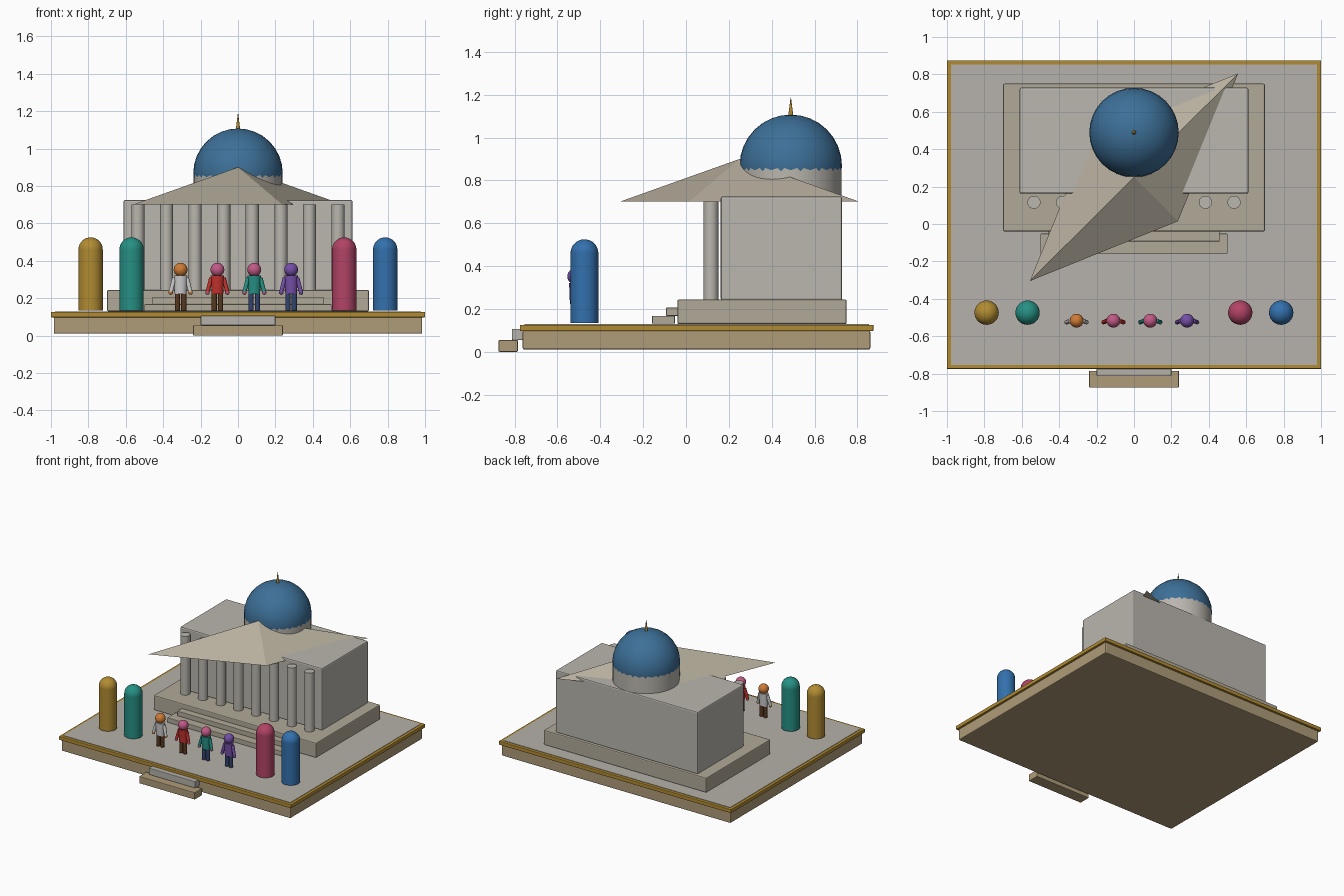
import bpy, bmesh, math
from mathutils import Vector

if "Cube" in bpy.data.objects:
    bpy.data.objects.remove(bpy.data.objects["Cube"])

mats = {}
COLORS = {
    "stone": "B9B5AD", "podium": "B0A897", "tan": "AE9B78", "gold": "B08A35",
    "roof": "B5AD9C", "blue": "3F6F96", "teal": "2A8F83", "rose": "B04565",
    "royal": "3670AC", "orange": "CC7A38", "pink": "C05A85", "purple": "7350A5",
    "white": "D0D0D0", "red": "BF3530", "brown": "5A3C25", "navy": "35466E",
    "floor": "B4B0A9",
}


def mat(name):
    if name not in mats:
        m = bpy.data.materials.new(name)
        h = COLORS[name]
        rgb = [(int(h[i:i + 2], 16) / 255) ** 2.2 for i in (0, 2, 4)]
        m.diffuse_color = (*rgb, 1)
        m.use_nodes = True
        m.node_tree.nodes["Principled BSDF"].inputs["Base Color"].default_value = m.diffuse_color
        mats[name] = m
    return mats[name]


def add(name, bm, color, smooth=False):
    bmesh.ops.recalc_face_normals(bm, faces=bm.faces[:])
    me = bpy.data.meshes.new(name)
    bm.to_mesh(me)
    bm.free()
    ob = bpy.data.objects.new(name, me)
    bpy.context.collection.objects.link(ob)
    me.materials.append(mat(color))
    if smooth:
        bpy.ops.object.select_all(action='DESELECT')
        ob.select_set(True)
        bpy.context.view_layer.objects.active = ob
        bpy.ops.object.shade_smooth_by_angle(angle=math.radians(40))
    return ob


def box(name, x, y, z, color, bevel=0.007):
    bm = bmesh.new()
    bmesh.ops.create_cube(bm, size=1)
    for v in bm.verts:
        v.co = Vector([(r[0] + r[1]) / 2 + c * (r[1] - r[0]) for c, r in zip(v.co, (x, y, z))])
    ob = add(name, bm, color)
    if bevel:
        b = ob.modifiers.new("bevel", 'BEVEL')
        b.width, b.segments = bevel, 2
    return ob


def rod(name, a, b, r1, r2, color, seg=24):
    a, b = Vector(a), Vector(b)
    bm = bmesh.new()
    bmesh.ops.create_cone(bm, cap_ends=True, segments=seg, radius1=r1, radius2=r2, depth=(b - a).length)
    ob = add(name, bm, color, True)
    ob.rotation_mode = 'QUATERNION'
    ob.rotation_quaternion = Vector((0, 0, 1)).rotation_difference(b - a)
    ob.location = (a + b) / 2
    return ob


def ball(name, c, r, color, u=24, v=12):
    bm = bmesh.new()
    bmesh.ops.create_uvsphere(bm, u_segments=u, v_segments=v, radius=r)
    ob = add(name, bm, color, True)
    ob.location = c
    return ob


# display base, gold trim, floor and entry steps
G = 0.135
box("base", (-.985, .985), (-.762, .86), (.01, .1), "tan")
box("gold_trim", (-1, 1), (-.775, .875), (.097, .126), "gold", .004)
box("floor", (-.978, .978), (-.753, .853), (.11, .129), "floor", 0)
box("entry_step_low", (-.24, .24), (-.875, -.785), (0, .055), "tan", .004)
box("entry_step_high", (-.2, .2), (-.813, -.74), (.055, .107), "floor", .004)

# podium, its steps and the main hall
box("podium", (-.7, .7), (-.04, .75), (G - .006, .244), "podium")
box("podium_step_low", (-.5, .5), (-.158, -.052), (G - .004, .168), "podium", .003)
box("podium_step_high", (-.458, .458), (-.093, -.02), (.168, .206), "podium", .003)
box("hall", (-.612, .612), (.162, .729), (.24, .725), "stone", .009)

# colonnade
for i in range(8):
    x = -.535 + i * 1.07 / 7
    rod(f"column_{i + 1}", (x, .116, .24), (x, .116, .702), .035, .035, "stone")

# skewed pyramid roof
bm = bmesh.new()
ring = [bm.verts.new((x, .25 + y, .702)) for x, y in
        ((-.557, -.555), (.235, -.235), (.557, .555), (-.235, .235))]
tip = bm.verts.new((0, .25, .9))
bm.faces.new(ring)
for i in range(4):
    bm.faces.new((ring[i], ring[(i + 1) % 4], tip))
add("roof", bm, "roof")

# drum, dome and finial
rod("drum", (0, .489, .71), (0, .489, .858), .237, .237, "stone", 48)
ball("dome", (0, .489, .868), .239, "blue", 32, 16)
rod("finial", (0, .489, 1.1), (0, .489, 1.187), .012, .001, "gold", 12)

# round-topped posts
for i, (x, c) in enumerate(((-.788, "gold"), (-.569, "teal"), (.568, "rose"), (.787, "royal"))):
    rod(f"post_{i + 1}", (x, -.474, G), (x, -.474, .46), .065, .065, c, 32)
    ball(f"post_cap_{i + 1}", (x, -.474, .46), .065, c, 32, 16)

# small people
people = ((-.307, "orange", "white", "brown"), (-.11, "pink", "red", "brown"),
          (.087, "pink", "teal", "navy"), (.284, "purple", "purple", "navy"))
for i, (x, head, shirt, legs) in enumerate(people):
    y, n = -.517, i + 1
    ball(f"head_{n}", (x, y, .352), .037, head)
    t = rod(f"torso_{n}", (x, y, .222), (x, y, .322), .031, .036, shirt)
    t.scale = (1, .8, 1)
    for s in (-1, 1):
        rod(f"leg_{n}", (x + s * .017, y, G), (x + s * .017, y, .235), .014, .014, legs, 16)
        rod(f"arm_{n}", (x + s * .033, y, .308), (x + s * .053, y - .008, .232), .012, .011, shirt, 12)
        ball(f"hand_{n}", (x + s * .053, y - .008, .23), .012, head, 12, 8)
